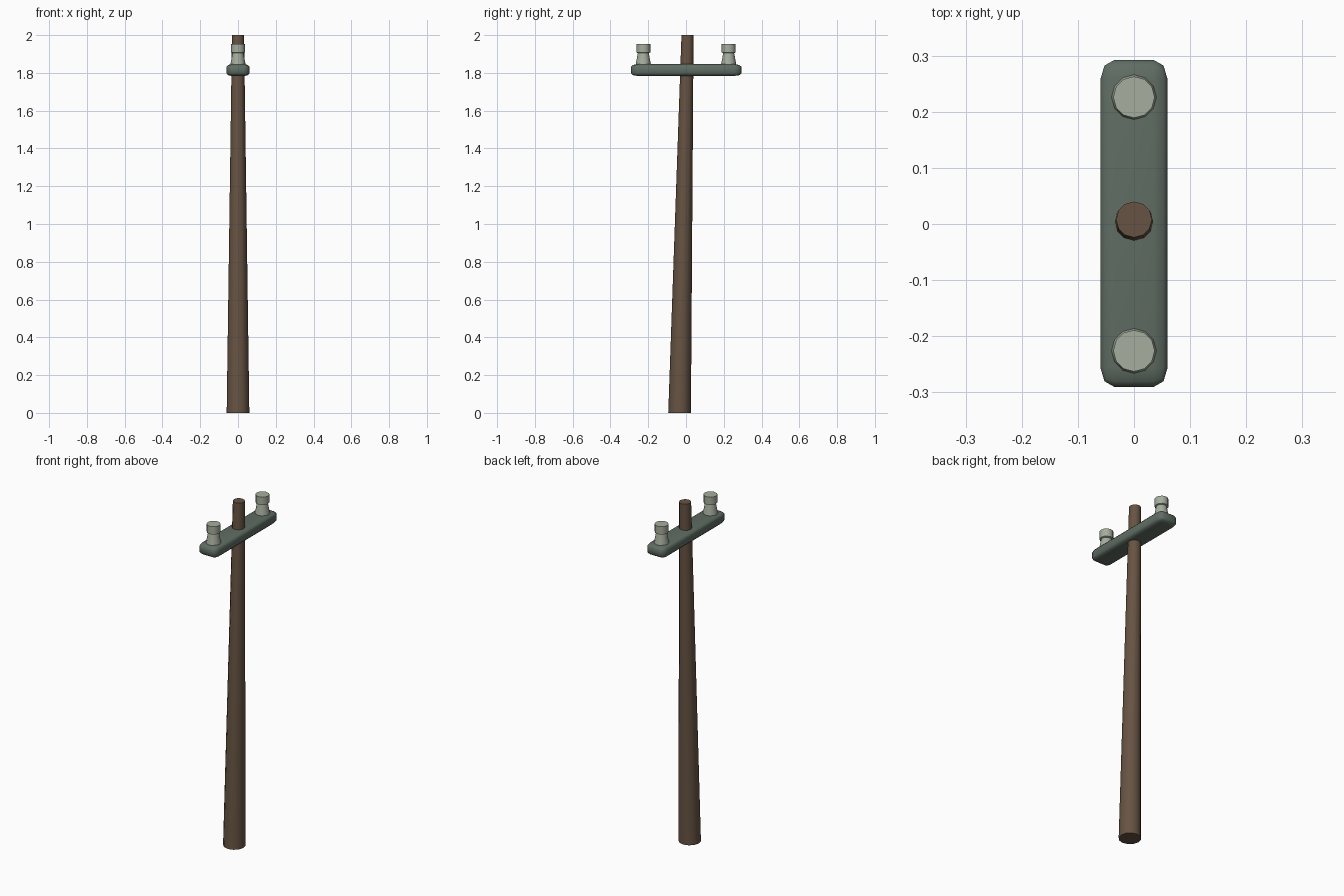
import bpy
import bmesh
from math import pi, sin, cos
from mathutils import Vector

cube = bpy.data.objects.get("Cube")
if cube:
    bpy.data.objects.remove(cube, do_unlink=True)


def material(name, rgb):
    mat = bpy.data.materials.new(name)
    mat.use_nodes = True
    mat.diffuse_color = (*rgb, 1)
    mat.node_tree.nodes["Principled BSDF"].inputs["Base Color"].default_value = (*rgb, 1)
    return mat


def finish(name, bm, mat):
    bmesh.ops.recalc_face_normals(bm, faces=bm.faces)
    mesh = bpy.data.meshes.new(name)
    bm.to_mesh(mesh)
    bm.free()
    mesh.materials.append(mat)
    obj = bpy.data.objects.new(name, mesh)
    bpy.context.collection.objects.link(obj)
    bpy.ops.object.select_all(action='DESELECT')
    obj.select_set(True)
    bpy.context.view_layer.objects.active = obj
    bpy.ops.object.shade_smooth_by_angle(angle=pi / 4)
    return obj


def stacked_rings(name, rings, sides, mat):
    """Closed tube through rings given as (centre, radius)."""
    bm = bmesh.new()
    loops = []
    for centre, r in rings:
        loops.append([bm.verts.new(Vector(centre) + Vector(
            (r * cos(2 * pi * i / sides), r * sin(2 * pi * i / sides), 0)))
            for i in range(sides)])
    for low, high in zip(loops, loops[1:]):
        for i in range(sides):
            j = (i + 1) % sides
            bm.faces.new((low[i], low[j], high[j], high[i]))
    bm.faces.new(loops[0])
    bm.faces.new(loops[-1])
    return finish(name, bm, mat)


wood = material("brown wood", (0.135, 0.088, 0.056))
paint = material("grey green paint", (0.115, 0.152, 0.125))
ceramic = material("pale ceramic", (0.38, 0.42, 0.34))

# Leaning, tapered pole
stacked_rings("pole", [((0, -0.034, 0), 0.06), ((0, 0.008, 2), 0.032)], 12, wood)

# Crossarm: bevelled bar, then scaled so the rounding stretches with it
bm = bmesh.new()
bmesh.ops.create_cube(bm, size=1)
bmesh.ops.scale(bm, vec=(1, 3.5, 1), verts=bm.verts)
bmesh.ops.bevel(bm, geom=bm.edges[:], offset=0.21, segments=2,
                profile=0.5, affect='EDGES')
bmesh.ops.scale(bm, vec=(0.12, 0.583 / 3.5, 0.062), verts=bm.verts)
bmesh.ops.translate(bm, vec=(0, 0.001, 1.815), verts=bm.verts)
finish("crossarm", bm, paint)

# Insulators: flared foot, narrow neck, wider cap
profile = [(0.041, 1.84), (0.029, 1.905), (0.037, 1.908), (0.037, 1.954)]
for label, y in (("front", -0.226), ("back", 0.226)):
    stacked_rings(label + "_insulator", [((0, y, z), r) for r, z in profile], 12, ceramic)
